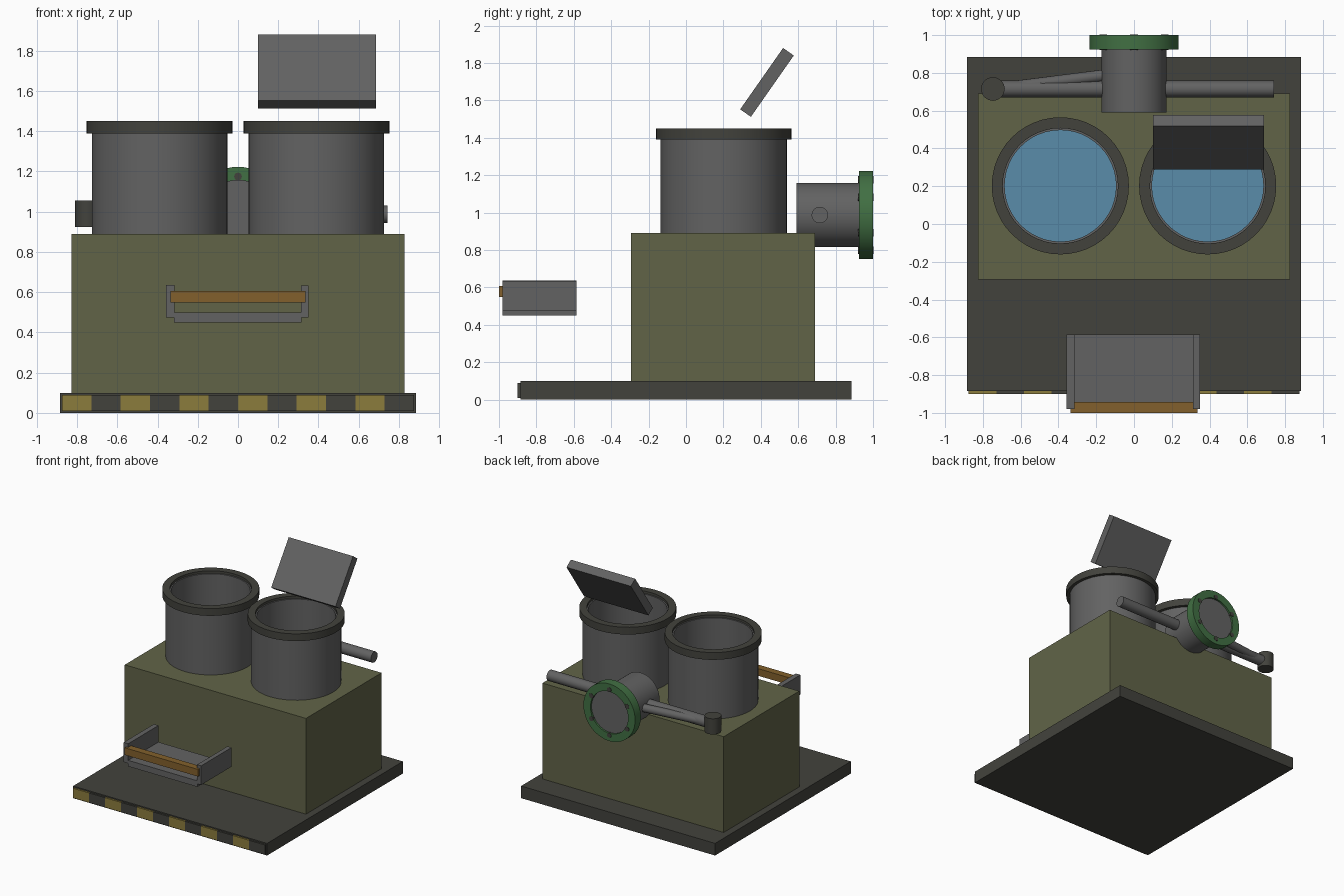
import bpy, bmesh, math
from mathutils import Vector

if "Cube" in bpy.data.objects:
    bpy.data.objects.remove(bpy.data.objects["Cube"], do_unlink=True)


def material(name, rgb):
    m = bpy.data.materials.new(name)
    m.use_nodes = True
    m.diffuse_color = (*rgb, 1)
    m.node_tree.nodes["Principled BSDF"].inputs["Base Color"].default_value = (*rgb, 1)
    return m


olive = material("olive paint", (0.12, 0.127, 0.064))
steel = material("grey steel", (0.123, 0.123, 0.123))
iron = material("dark iron", (0.055, 0.055, 0.046))
yellow = material("warning yellow", (0.26, 0.2, 0.046))
orange = material("orange bar", (0.225, 0.118, 0.025))
green = material("green paint", (0.053, 0.16, 0.056))
water_blue = material("water blue", (0.1, 0.265, 0.4))


def finish(name, bm, mat, smooth=False):
    bmesh.ops.recalc_face_normals(bm, faces=bm.faces)
    me = bpy.data.meshes.new(name)
    bm.to_mesh(me)
    bm.free()
    ob = bpy.data.objects.new(name, me)
    bpy.context.collection.objects.link(ob)
    me.materials.append(mat)
    if smooth:
        bpy.ops.object.select_all(action='DESELECT')
        ob.select_set(True)
        bpy.context.view_layer.objects.active = ob
        bpy.ops.object.shade_smooth_by_angle(angle=math.radians(35))
    return ob


def box(name, lo, hi, mat):
    lo, hi = Vector(lo), Vector(hi)
    bm = bmesh.new()
    bmesh.ops.create_cube(bm, size=1)
    for v in bm.verts:
        v.co = v.co * (hi - lo)
    ob = finish(name, bm, mat)
    ob.location = (lo + hi) / 2
    return ob


def rod(name, start, end, radius, mat, sides=32):
    start, end = Vector(start), Vector(end)
    axis = end - start
    bm = bmesh.new()
    bmesh.ops.create_cone(bm, cap_ends=True, segments=sides, radius1=radius,
                          radius2=radius, depth=axis.length)
    ob = finish(name, bm, mat, True)
    ob.location = (start + end) / 2
    ob.rotation_euler = axis.to_track_quat('Z', 'Y').to_euler()
    return ob


def lathe(name, profile, mat, location, sides=48):
    """Spin a closed (radius, height) profile about z."""
    bm = bmesh.new()
    rings = []
    for r, z in profile:
        rings.append([bm.verts.new((r * math.cos(a), r * math.sin(a), z))
                      for a in (math.tau * i / sides for i in range(sides))])
    for a, b in zip(rings, rings[1:] + rings[:1]):
        for i in range(sides):
            j = (i + 1) % sides
            bm.faces.new((a[i], a[j], b[j], b[i]))
    ob = finish(name, bm, mat, True)
    ob.location = location
    return ob


# Base plate with a striped front edge
box("base_plate", (-0.885, -0.885, 0), (0.885, 0.885, 0.1), iron)
width = 1.75 / 12
for i in range(12):
    x = -0.875 + i * width
    box(f"hazard_stripe_{i + 1}", (x, -0.9, 0.01), (x + width, -0.88, 0.09),
        iron if i % 2 else yellow)

# Main housing
box("housing", (-0.827, -0.295, 0.1), (0.827, 0.69, 0.89), olive)

# Two open tanks with heavy rims and water inside
for side, x in (("right", -0.39), ("left", 0.39)):
    lathe(f"{side}_tank", [(0.337, 0.89), (0.337, 1.43), (0.295, 1.43), (0.295, 0.89)],
          steel, (x, 0.202, 0))
    lathe(f"{side}_rim", [(0.363, 1.39), (0.363, 1.45), (0.305, 1.45), (0.305, 1.39)],
          iron, (x, 0.202, 0))
    rod(f"{side}_water", (x, 0.202, 0.9), (x, 0.202, 0.97), 0.296, water_blue, 48)

# Raised lid above the left tank
lid = box("tank_lid", (0.1, 0.233, 1.661), (0.687, 0.633, 1.731), steel)
lid.rotation_euler.x = math.radians(55)

# Front tray with a retaining bar
box("tray_floor", (-0.318, -0.98, 0.45), (0.315, -0.585, 0.5), steel)
box("tray_right_wall", (-0.358, -0.98, 0.475), (-0.316, -0.585, 0.637), steel)
box("tray_left_wall", (0.313, -0.98, 0.475), (0.35, -0.585, 0.633), steel)
box("tray_bar", (-0.335, -1.0, 0.548), (0.335, -0.942, 0.607), orange)

# Rear pipe with a bolted flange
hub = 0.987
rod("rear_pipe", (0, 0.59, hub), (0, 0.985, hub), 0.172, steel, 48)
flange = lathe("rear_flange", [(0.236, 0), (0.236, 0.075), (0.172, 0.075), (0.172, 0)],
               green, (0, 1.0, hub))
flange.rotation_euler.x = math.pi / 2
for i in range(6):
    a = math.radians(30 + 60 * i)
    x, z = 0.188 * math.cos(a), hub + 0.188 * math.sin(a)
    rod(f"flange_bolt_{i + 1}", (x, 0.92, z), (x, 1.003, z), 0.02, iron, 8)

# Cross shaft, brace and lever grip
rod("cross_shaft", (-0.74, 0.715, hub), (0.742, 0.715, hub), 0.044, steel, 16)
rod("lever_brace", (-0.72, 0.715, hub), (-0.1, 0.793, hub), 0.032, steel, 16)
rod("lever_grip", (-0.747, 0.715, 0.925), (-0.747, 0.715, 1.055), 0.063, iron, 16)
